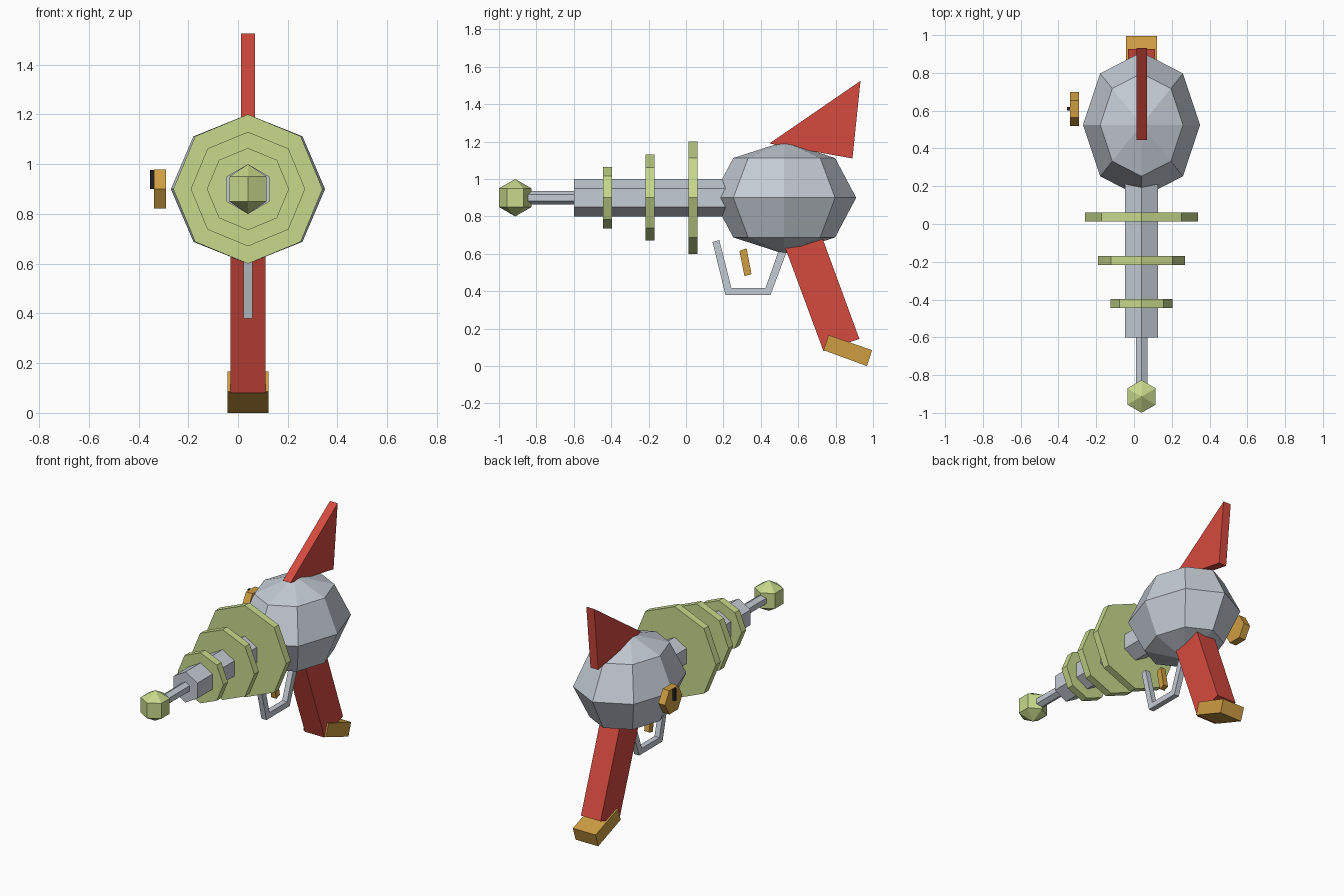
import bpy, bmesh
from math import sin, cos, pi
from mathutils import Matrix, Vector

if "Cube" in bpy.data.objects:
    bpy.data.objects.remove(bpy.data.objects["Cube"])

AXIS_X, AXIS_Z = 0.04, 0.9   # centre line of the blaster


def material(name, rgb):
    linear = [((c / 255 + 0.055) / 1.055) ** 2.4 for c in rgb] + [1]
    mat = bpy.data.materials.new(name)
    mat.use_nodes = True
    mat.diffuse_color = linear
    mat.node_tree.nodes["Principled BSDF"].inputs["Base Color"].default_value = linear
    return mat


steel = material("steel grey", (197, 204, 213))
green = material("pale green", (199, 217, 140))
red = material("red", (213, 74, 62))
brass = material("brass", (206, 157, 66))
black = material("black", (32, 32, 38))


def finish(name, bm, mat):
    bmesh.ops.recalc_face_normals(bm, faces=bm.faces)
    mesh = bpy.data.meshes.new(name)
    bm.to_mesh(mesh)
    bm.free()
    mesh.materials.append(mat)
    obj = bpy.data.objects.new(name, mesh)
    bpy.context.collection.objects.link(obj)
    return obj


def extrude(name, points, shift, mat):
    """Extrude a closed outline of 3D points along the shift vector."""
    bm = bmesh.new()
    face = bm.faces.new([bm.verts.new(p) for p in points])
    new = bmesh.ops.extrude_face_region(bm, geom=[face])["geom"]
    moved = [v for v in new if isinstance(v, bmesh.types.BMVert)]
    if face.is_valid and len(bm.faces) == len(points) + 1:
        bm.faces.new(face.verts[:])
    bmesh.ops.translate(bm, verts=moved, vec=shift)
    return finish(name, bm, mat)


def plate(name, outline, half, mat, x=AXIS_X):
    """Side outline given as (y, z), with thickness along x."""
    return extrude(name, [(x - half, y, z) for y, z in outline], (2 * half, 0, 0), mat)


def rod(name, sides, radius, y0, y1, mat):
    """Prism along y with a corner at the top."""
    ring = [(AXIS_X + radius * sin(2 * pi * i / sides), y0,
             AXIS_Z + radius * cos(2 * pi * i / sides)) for i in range(sides)]
    return extrude(name, ring, (0, y1 - y0, 0), mat)


def ball(name, segments, rings, y, size, mat):
    bm = bmesh.new()
    bmesh.ops.create_uvsphere(bm, u_segments=segments, v_segments=rings, radius=1)
    place = Matrix.Translation(Vector((AXIS_X, y, AXIS_Z))) @ Matrix.Diagonal((*size, 1))
    bmesh.ops.transform(bm, matrix=place, verts=bm.verts)
    return finish(name, bm, mat)


# Body, barrel and tip
ball("body", 8, 4, 0.525, (0.31, 0.385, 0.3), steel)
rod("barrel", 6, 0.1, -0.6, 0.3, steel)
rod("emitter_rod", 6, 0.035, -0.88, -0.55, steel)
ball("emitter_tip", 6, 3, -0.913, (0.1, 0.1, 0.1), green)

# Cooling discs around the barrel
for label, radius, y in (("large", 0.3, 0.037), ("middle", 0.23, -0.193), ("small", 0.165, -0.42)):
    rod(label + "_disc", 8, radius, y - 0.024, y + 0.024, green)

# Fin, grip and grip base
plate("fin", [(0.446, 1.19), (0.933, 1.525), (0.89, 1.11)], 0.028, red)
plate("grip", [(0.502, 0.709), (0.70, 0.764), (0.927, 0.145), (0.735, 0.08)], 0.071, red)
plate("grip_base", [(0.762, 0.166), (0.995, 0.085), (0.967, 0.0), (0.735, 0.085)], 0.082, brass)

# Trigger and its guard
plate("trigger_guard", [(0.142, 0.663), (0.211, 0.38), (0.452, 0.38), (0.545, 0.63),
                        (0.50, 0.63), (0.425, 0.417), (0.243, 0.417), (0.178, 0.674)], 0.018, steel)
plate("trigger", [(0.286, 0.615), (0.324, 0.63), (0.35, 0.492), (0.313, 0.48)], 0.018, brass)

# Dial with pointer on the right side
dial = [(0.61 + 0.09 * cos(pi * i / 3), AXIS_Z + 0.09 * sin(pi * i / 3)) for i in range(6)]
plate("dial", dial, 0.024, brass, x=-0.314)
plate("dial_pointer", [(0.602, 0.9), (0.62, 0.9), (0.62, 0.977), (0.602, 0.977)], 0.009, black, x=-0.345)
